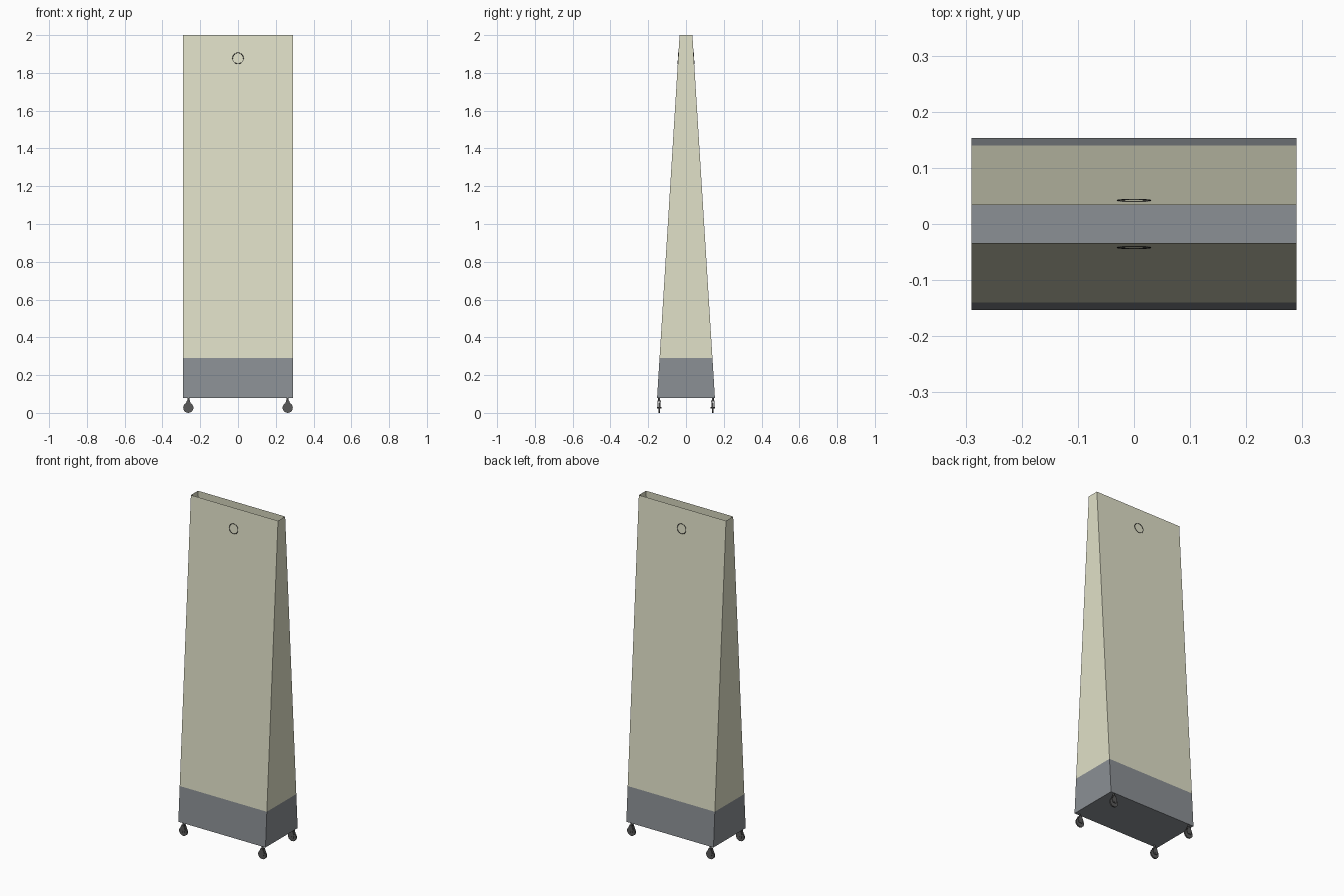
import bpy, bmesh, math

if "Cube" in bpy.data.objects:
    bpy.data.objects.remove(bpy.data.objects["Cube"])

Z_BOTTOM, Z_SPLIT, Z_TOP = 0.08, 0.29, 2.0
HALF_X, HALF_Y = 0.29, 0.153
SLOPE = (HALF_Y - 0.034) / (Z_TOP - Z_BOTTOM)


def half_y(z):
    return HALF_Y - (z - Z_BOTTOM) * SLOPE


def material(name, rgb):
    m = bpy.data.materials.new(name)
    m.diffuse_color = (*rgb, 1)
    m.use_nodes = True
    m.node_tree.nodes["Principled BSDF"].inputs["Base Color"].default_value = m.diffuse_color
    return m


CREAM = material("cream", (0.75, 0.75, 0.58))
SLATE = material("slate", (0.26, 0.28, 0.30))
DARK = material("dark", (0.10, 0.10, 0.10))
BLACK = material("black", (0.02, 0.02, 0.02))


def finish(name, bm, mat):
    bmesh.ops.recalc_face_normals(bm, faces=bm.faces)
    mesh = bpy.data.meshes.new(name)
    bm.to_mesh(mesh)
    bm.free()
    mesh.materials.append(mat)
    ob = bpy.data.objects.new(name, mesh)
    bpy.context.collection.objects.link(ob)
    return ob


def tapered_section(name, z0, z1, mat, capped):
    bm = bmesh.new()
    rings = []
    for z in (z0, z1):
        y = half_y(z)
        rings.append([bm.verts.new((sx * HALF_X, sy * y, z))
                      for sx, sy in ((-1, -1), (1, -1), (1, 1), (-1, 1))])
    for i in range(4):
        j = (i + 1) % 4
        bm.faces.new((rings[0][i], rings[0][j], rings[1][j], rings[1][i]))
    if capped:
        bm.faces.new(rings[0][::-1])
        bm.faces.new(rings[1])
    return finish(name, bm, mat)


def extruded(name, outline, y0, y1, mat, loc):
    """Prism with an x-z outline, running from y0 to y1."""
    bm = bmesh.new()
    face = bm.faces.new([bm.verts.new((x, y0, z)) for x, z in outline])
    out = bmesh.ops.extrude_face_region(bm, geom=[face], use_keep_orig=True)
    verts = [v for v in out["geom"] if isinstance(v, bmesh.types.BMVert)]
    bmesh.ops.translate(bm, verts=verts, vec=(0, y1 - y0, 0))
    ob = finish(name, bm, mat)
    ob.location = loc
    return ob


def circle(r, n, cz):
    return [(r * math.cos(2 * math.pi * i / n), cz + r * math.sin(2 * math.pi * i / n))
            for i in range(n)]


# Weighted base and the open-topped sleeve above it
tapered_section("base", Z_BOTTOM, Z_SPLIT, SLATE, True)
tapered_section("sleeve", Z_SPLIT, Z_TOP, CREAM, False)

# Thin eyelet ring on the front and back panels
tilt = math.pi / 2 - math.atan(SLOPE)
for name, s in (("front_eyelet", -1), ("back_eyelet", 1)):
    bpy.ops.mesh.primitive_torus_add(
        major_radius=0.029, minor_radius=0.0015, major_segments=32, minor_segments=6,
        location=(0, s * half_y(1.877), 1.877), rotation=(-s * tilt, 0, 0))
    ring = bpy.context.object
    ring.name = name
    ring.data.materials.append(BLACK)

# Four casters: wheel, axle, fork and stem
FORK = [(-0.012, 0.022), (0.012, 0.022), (0.017, 0.04), (0.007, 0.066), (-0.007, 0.066), (-0.017, 0.04)]
for sx, side in ((-1, "left"), (1, "right")):
    for sy, end in ((-1, "front"), (1, "back")):
        tag = f"{end}_{side}_caster"
        loc = (sx * 0.263, sy * 0.142, 0)
        wheel = extruded(tag + "_wheel", circle(0.027, 20, 0.027), -0.004, 0.004, DARK, loc)
        extruded(tag + "_axle", circle(0.004, 8, 0.027), -0.011, 0.011, DARK, loc)
        for s in (-1, 1):
            extruded(tag + "_fork_plate", FORK, s * 0.007, s * 0.010, DARK, loc)
        extruded(tag + "_fork_top", [(-0.007, 0.06), (0.007, 0.06), (0.007, 0.066), (-0.007, 0.066)],
                 -0.010, 0.010, DARK, loc)
        bpy.ops.mesh.primitive_cylinder_add(vertices=12, radius=0.005, depth=0.016,
                                            location=(loc[0], loc[1], 0.073))
        stem = bpy.context.object
        stem.name = tag + "_stem"
        stem.data.materials.append(DARK)
